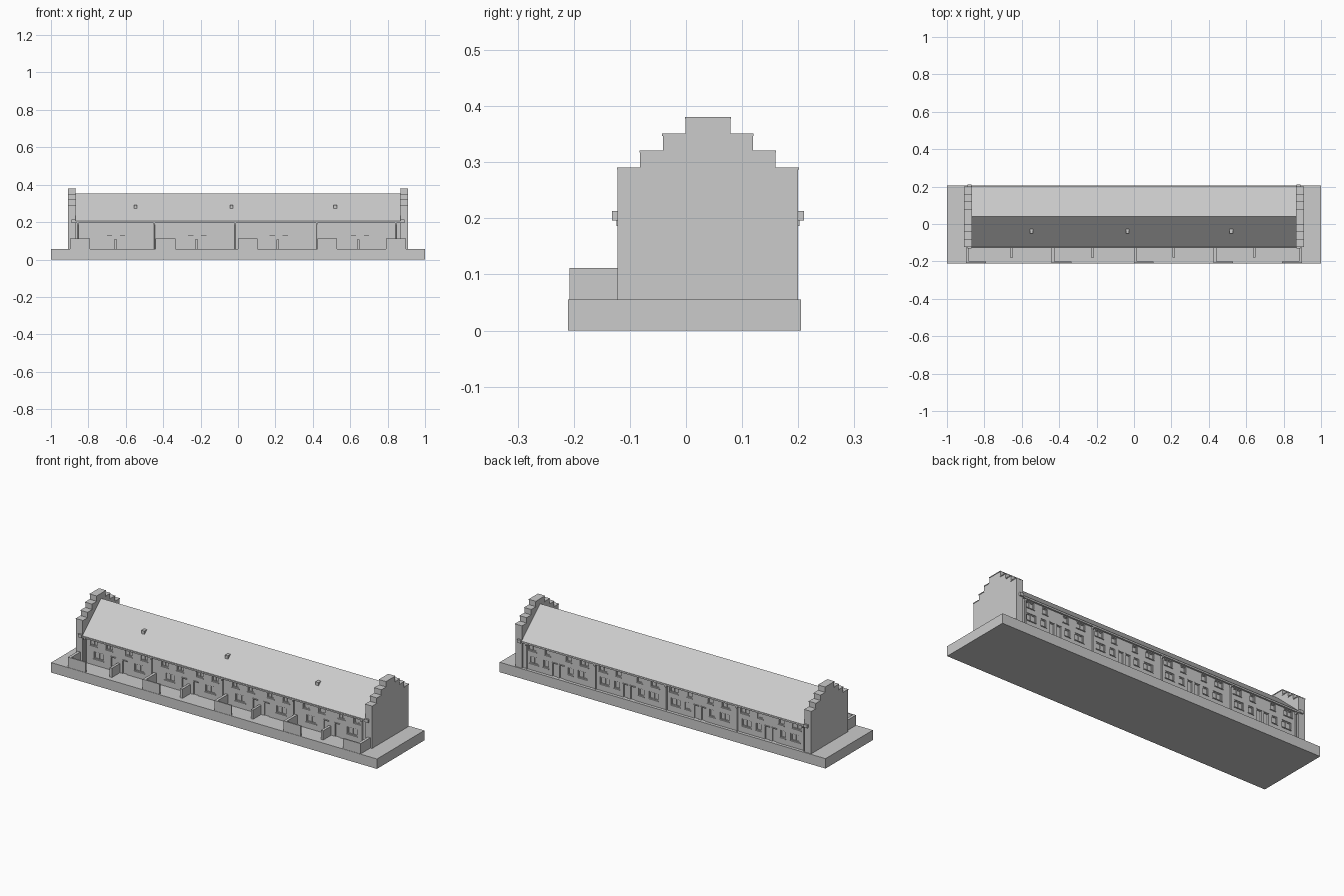
import bpy, bmesh
from mathutils import Matrix, Vector

cube = bpy.data.objects.get("Cube")
if cube:
    bpy.data.objects.remove(cube, do_unlink=True)

grey = bpy.data.materials.new("stone_grey")
grey.use_nodes = True
grey.diffuse_color = (0.6, 0.6, 0.6, 1)
grey.node_tree.nodes["Principled BSDF"].inputs["Base Color"].default_value = (0.6, 0.6, 0.6, 1)


def finish(name, bm):
    bmesh.ops.recalc_face_normals(bm, faces=bm.faces[:])
    mesh = bpy.data.meshes.new(name)
    bm.to_mesh(mesh)
    bm.free()
    mesh.materials.append(grey)
    obj = bpy.data.objects.new(name, mesh)
    bpy.context.collection.objects.link(obj)
    return obj


def boxes(name, spans):
    """One object from boxes given as x, y and z ranges."""
    bm = bmesh.new()
    for span in spans:
        lo, hi = zip(*span)
        size = [b - a for a, b in zip(lo, hi)]
        mid = [(a + b) / 2 for a, b in zip(lo, hi)]
        bmesh.ops.create_cube(bm, size=1, matrix=Matrix.Translation(mid) @ Matrix.Diagonal((*size, 1)))
    return finish(name, bm)


def prism(name, profile, x0, x1):
    """Extrude a y,z profile along x."""
    bm = bmesh.new()
    face = bm.faces.new([bm.verts.new((x0, y, z)) for y, z in profile])
    moved = bmesh.ops.extrude_face_region(bm, geom=[face])["geom"]
    bmesh.ops.translate(bm, vec=(x1 - x0, 0, 0), verts=[v for v in moved if isinstance(v, bmesh.types.BMVert)])
    return finish(name, bm)


BASE = 0.055
FRONT, BACK = -0.11, 0.188
MID = 0.039
UNIT = 0.435
bounds = [-2 * UNIT + i * UNIT for i in range(5)]
centres = [b + UNIT / 2 for b in bounds[:4]]


def around(c, half):
    return (c - half, c + half)


# Ground slab and terrace walls
boxes("base_slab", [((-1, 1), (-0.21, 0.205), (0, BASE))])
walls = prism("terrace_walls", [(FRONT, 0.05), (BACK, 0.05), (BACK, 0.215), (MID, 0.335), (FRONT, 0.215)], -0.88, 0.88)

# Openings: offset from the middle of each pair of houses, half width, z range
LOW, HIGH, DOOR = (0.09, 0.13), (0.16, 0.195), (BASE, 0.128)
front_openings = [(0.035, 0.014, DOOR), (0.125, 0.03, LOW), (0.06, 0.02, HIGH), (0.155, 0.02, HIGH)]
back_openings = [(0.022, 0.013, DOOR), (0.075, 0.016, LOW), (0.15, 0.028, LOW), (0.065, 0.016, HIGH), (0.16, 0.026, HIGH)]
cuts, frames, sills, doors = [], [], [], []
for wall, side, openings in ((FRONT, -1, front_openings), (BACK, 1, back_openings)):
    def depth(a, b):
        return tuple(sorted((wall + side * a, wall + side * b)))
    for c in centres:
        for mirror in (-1, 1):
            for offset, half, (z0, z1) in openings:
                x = c + mirror * offset
                cuts.append((around(x, half), depth(-0.008, 0.01), (z0, z1)))
                if z0 == BASE:
                    doors.append((around(x, half - 0.003), depth(-0.009, -0.005), (z0, z1 - 0.003)))
                    sills.append((around(x, half + 0.003), depth(-0.004, 0.004), (z1, z1 + 0.005)))
                else:
                    sills.append((around(x, half + 0.003), depth(-0.008, 0.004), (z0 - 0.004, z0)))
                    mullions = (-1, 0, 1) if half > 0.018 else (-1, 1)
                    for m in mullions:
                        frames.append((around(x + m * (half - 0.002), 0.002), depth(-0.009, -0.004), (z0, z1)))
                    for z in (z0 + 0.002, z1 - 0.002):
                        frames.append((around(x, half), depth(-0.009, -0.004), around(z, 0.002)))

cutter = boxes("opening_cutter", cuts)
cutter.hide_render = True
cut = walls.modifiers.new("openings", "BOOLEAN")
cut.operation, cut.solver, cut.object = "DIFFERENCE", "EXACT", cutter
bpy.context.view_layer.objects.active = walls
bpy.ops.object.modifier_apply(modifier=cut.name)
bpy.data.objects.remove(cutter, do_unlink=True)
boxes("window_frames", frames)
boxes("sills_and_lintels", sills)
boxes("doors", doors)

# Pitched roof slab
prism("roof", [(-0.124, 0.2), (-0.124, 0.206), (MID, 0.352), (0.202, 0.206), (0.202, 0.2),
               (BACK, 0.203), (MID, 0.337), (FRONT, 0.203)], -0.87, 0.87)

# Crow-stepped gable ends with thin coping stones and shoulder blocks
steps = [(0.161 - 0.0403 * i, 0.289 + 0.03 * i) for i in range(4)]
outline = [(MID - steps[0][0], 0.05)]
for i, (half, z) in enumerate(steps):
    outline += [(MID - half, steps[i - 1][1] if i else 0.1), (MID - half, z)]
outline += [(2 * MID - y, z) for y, z in reversed(outline)]
for side, label in ((-1, "right"), (1, "left")):
    prism(label + "_gable", outline, side * 0.868, side * 0.908)
    copings = []
    for i, (half, z) in enumerate(steps):
        inner = steps[i + 1][0] if i < 3 else 0
        for s in (-1, 1):
            y = sorted((MID + s * inner, MID + s * (half + 0.001)))
            copings.append((around(side * 0.888, 0.022), y, (z - 0.002, z + 0.002)))
    boxes(label + "_copings", copings)
    boxes(label + "_shoulder_blocks", [(around(side * 0.88, 0.011), y, (0.196, 0.213))
                                       for y in ((-0.132, -0.115), (0.195, 0.21))])

# Gutters and downpipes
boxes("gutters", [((-0.868, 0.868), y, (0.196, 0.204)) for y in ((-0.127, -0.117), (0.193, 0.203))])
pipe_xs = [-0.857, *bounds[1:4], 0.843]
pipes = bmesh.new()
for x in pipe_xs:
    for y in (FRONT - 0.003, BACK + 0.003):
        bmesh.ops.create_cone(pipes, cap_ends=True, segments=8, radius1=0.004, radius2=0.004, depth=0.145,
                              matrix=Matrix.Translation((x - 0.014 * (abs(x) < 0.8), y, 0.1275)))
finish("downpipes", pipes)
boxes("gutter_outlets", [(around(x - 0.014 * (abs(x) < 0.8), 0.004), y, (0.186, 0.2))
                         for x in pipe_xs for y in ((-0.124, FRONT), (BACK, 0.202))])

# Roof vents
boxes("roof_vents", [(around(x, 0.009), (-0.051, -0.025), (0.274, 0.292)) for x in (-0.548, -0.035, 0.52)])

# Front garden walls: street walls, long dividers and short dividers
street = [(-0.898, -0.79), (-0.44, -0.335), (0, 0.105), (0.425, 0.53), (0.79, 0.898)]
boxes("street_walls", [(x, (-0.208, -0.201), (0.05, 0.112)) for x in street])
boxes("garden_dividers", [(around(x, 0.008), (-0.208, FRONT), (0.05, 0.112))
                          for x in (-0.89, -0.432, 0.008, 0.433, 0.89)])
boxes("short_dividers", [(around(x, 0.007), (-0.18, FRONT), (0.05, 0.106))
                         for x in (-0.655, -0.222, 0.212, 0.642)])
